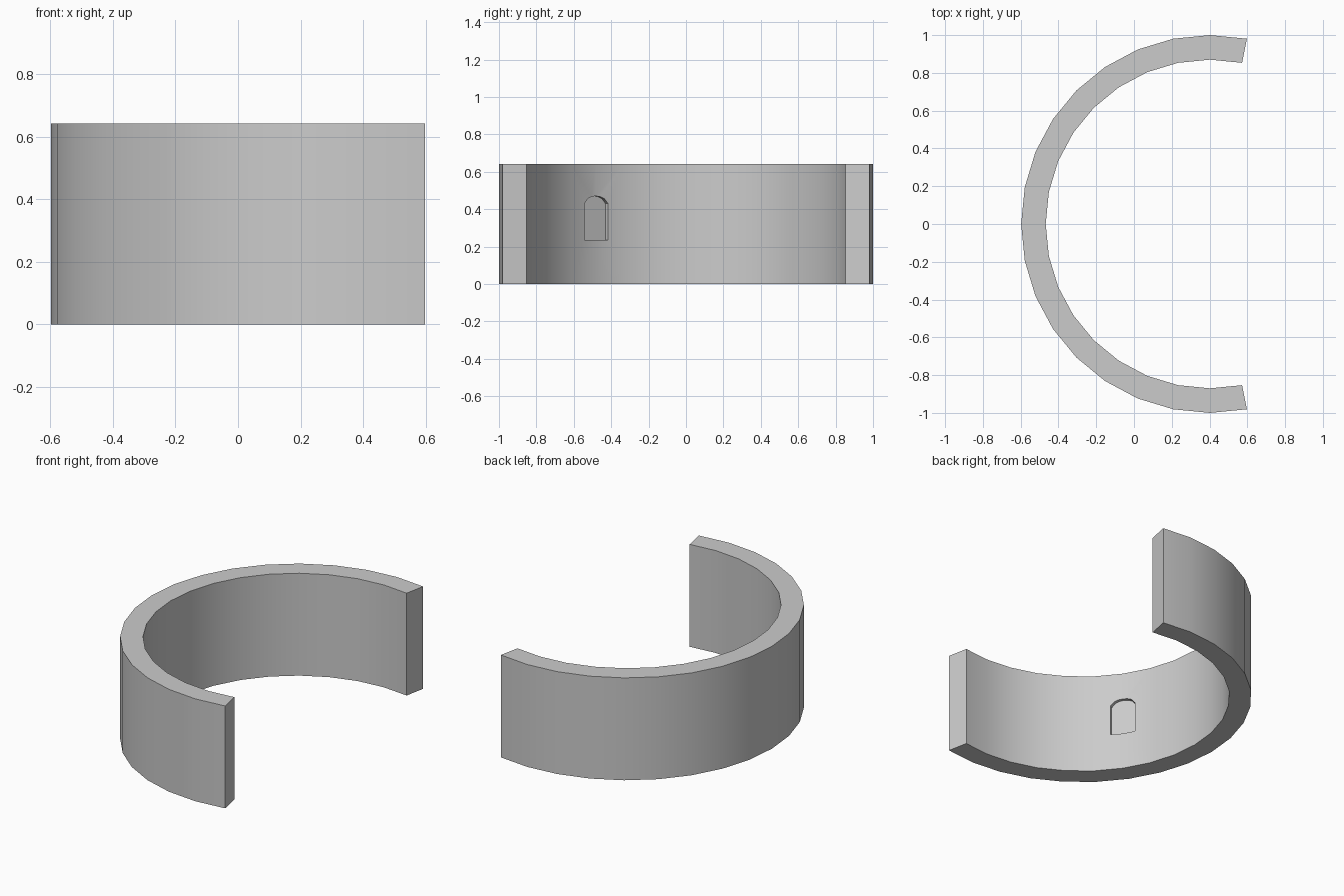
import bpy, bmesh, math
from mathutils import Vector, Matrix

if "Cube" in bpy.data.objects:
    bpy.data.objects.remove(bpy.data.objects["Cube"])

CX, R_OUT, R_IN, H = 0.4025, 1.0, 0.87, 0.642
STEP = math.radians(11.25)          # 32-sided circle


def prism(name, outline, offset):
    """Extrude a closed outline of points along an offset vector."""
    bm = bmesh.new()
    n = len(outline)
    a = [bm.verts.new(p) for p in outline]
    b = [bm.verts.new(Vector(p) + offset) for p in outline]
    bm.faces.new(a)
    bm.faces.new(b)
    for i in range(n):
        j = (i + 1) % n
        bm.faces.new((a[i], a[j], b[j], b[i]))
    return finish(name, bm)


def finish(name, bm):
    bmesh.ops.recalc_face_normals(bm, faces=bm.faces)
    me = bpy.data.meshes.new(name)
    bm.to_mesh(me)
    bm.free()
    ob = bpy.data.objects.new(name, me)
    bpy.context.collection.objects.link(ob)
    return ob


# Curved wall: 18 segments of a ring, open towards +x
bm = bmesh.new()
rings = []
for k in range(19):
    t = (7 + k) * STEP
    rings.append([bm.verts.new((CX + r * math.cos(t), r * math.sin(t), z))
                  for r, z in ((R_OUT, 0), (R_OUT, H), (R_IN, H), (R_IN, 0))])
for p, q in zip(rings, rings[1:]):
    for i in range(4):
        j = (i + 1) % 4
        bm.faces.new((p[i], p[j], q[j], q[i]))
bm.faces.new(rings[0])
bm.faces.new(rings[-1])
wall = finish("curved_wall", bm)

# Shallow arched niche in the inner face
ang = 19 * STEP
radial = Vector((math.cos(ang), math.sin(ang), 0))
side = Vector((-radial.y, radial.x, 0))
back = Vector((CX, 0, 0)) + radial * (R_IN + 0.018)
profile = [(-0.075, 0.235), (0.075, 0.235), (0.075, 0.43), (0.053, 0.456),
           (0.027, 0.467), (0, 0.47), (-0.027, 0.467), (-0.053, 0.456), (-0.075, 0.43)]
cutter = prism("niche_cutter", [back + side * u + Vector((0, 0, z)) for u, z in profile],
               radial * -0.1)
cutter.hide_render = True

bpy.context.view_layer.objects.active = wall
wall.select_set(True)
cutter.select_set(False)
mod = wall.modifiers.new("niche", 'BOOLEAN')
mod.operation = 'DIFFERENCE'
mod.solver = 'EXACT'
mod.object = cutter
bpy.ops.object.modifier_apply(modifier=mod.name)
bpy.data.objects.remove(cutter)

# Smooth curve, sharp rims
bpy.ops.object.shade_smooth_by_angle(angle=math.radians(30))
